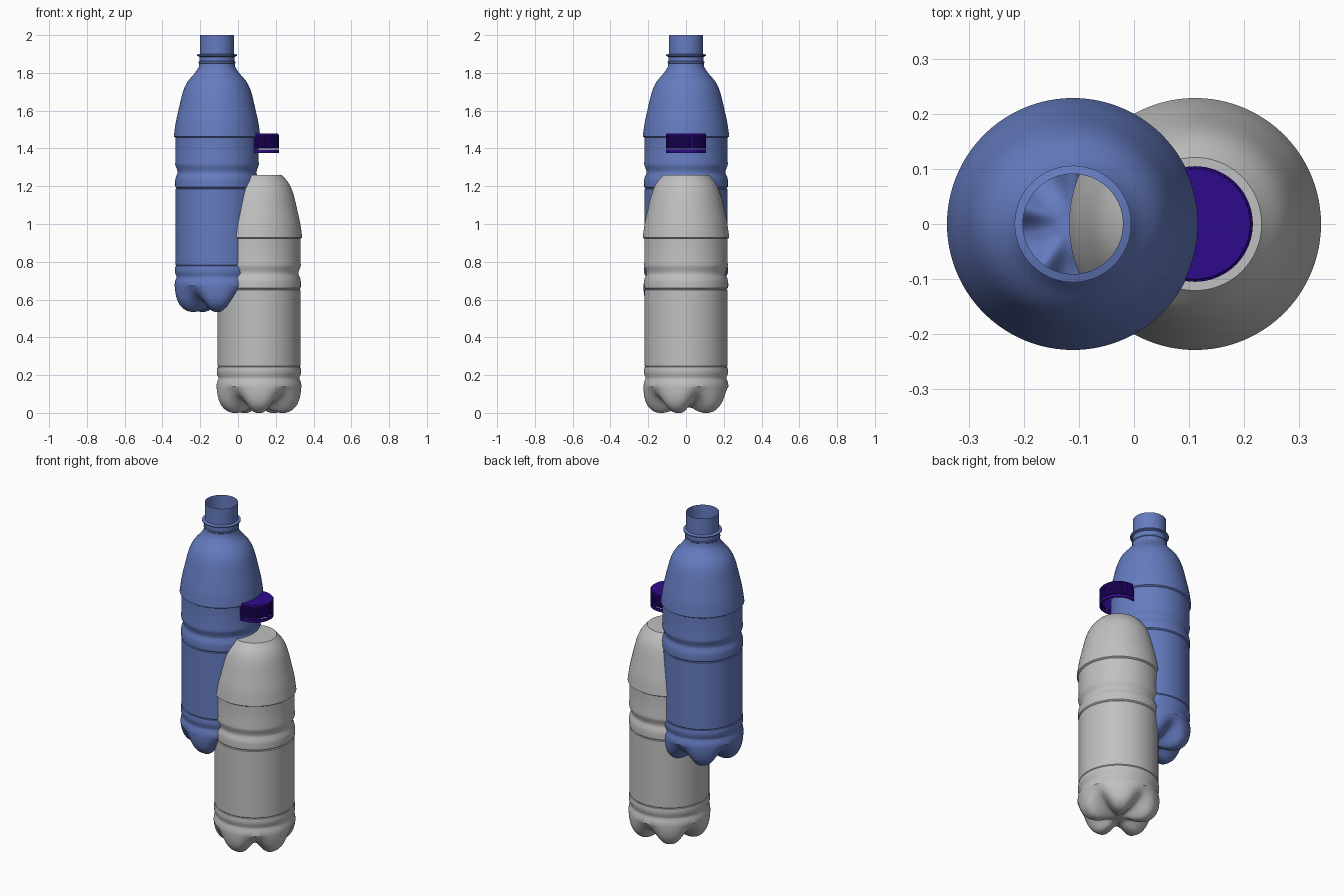
import bpy, bmesh, math

cube = bpy.data.objects.get("Cube")
if cube:
    bpy.data.objects.remove(cube, do_unlink=True)

SEGMENTS = 100
LOBES = 5


def make_material(name, color):
    mat = bpy.data.materials.new(name)
    mat.use_nodes = True
    mat.diffuse_color = (*color, 1)
    for node in mat.node_tree.nodes:
        if node.type == 'BSDF_PRINCIPLED':
            node.inputs["Base Color"].default_value = (*color, 1)
            node.inputs["Roughness"].default_value = 0.5
    return mat


def finish(bm, name, mat, location, angle):
    bmesh.ops.recalc_face_normals(bm, faces=bm.faces)
    mesh = bpy.data.meshes.new(name)
    bm.to_mesh(mesh)
    bm.free()
    obj = bpy.data.objects.new(name, mesh)
    bpy.context.collection.objects.link(obj)
    obj.location = location
    mesh.materials.append(mat)
    bpy.ops.object.select_all(action='DESELECT')
    obj.select_set(True)
    bpy.context.view_layer.objects.active = obj
    bpy.ops.object.shade_smooth_by_angle(angle=math.radians(angle))
    return obj


def add_ring(bm, point_at, count):
    """Ring of vertices; point_at(index, angle) gives radius and height."""
    ring = []
    for i in range(count):
        a = math.tau * i / count
        r, z = point_at(i, a)
        ring.append(bm.verts.new((r * math.cos(a), r * math.sin(a), z)))
    return ring


def bridge(bm, rings):
    for low, high in zip(rings, rings[1:]):
        n = len(low)
        for i in range(n):
            j = (i + 1) % n
            bm.faces.new((low[i], low[j], high[j], high[i]))


def smooth_curve(points, steps=4):
    """Catmull-Rom curve through the points."""
    padded = [points[0], *points, points[-1]]
    out = []
    for p, q, r, s in zip(padded, padded[1:], padded[2:], padded[3:]):
        for k in range(steps):
            t = k / steps
            out.append(tuple(
                b + t * (c - a + t * (2 * a - 5 * b + 4 * c - d
                                      + t * (3 * (b - c) + d - a))) / 2
                for a, b, c, d in zip(p, q, r, s)))
    return out + [points[-1]]


# Base section through a foot and through a groove between feet
foot = smooth_curve([(.03, .028), (.05, .024), (.08, .01), (.115, .001), (.14, 0),
                     (.17, .008), (.197, .03), (.214, .06), (.223, .1), (.225, .14)], 3)
groove = smooth_curve([(.03, .03), (.05, .034), (.08, .042), (.11, .05), (.135, .06),
                       (.157, .072), (.178, .085), (.197, .1), (.213, .12), (.225, .14)], 3)

# Ribs and label panel, then shoulder and neck
wall = [(.222, .165), (.215, .178), (.215, .19), (.222, .204), (.223, .225),
        (.22, .242), (.216, .245), (.219, .249), (.219, .65), (.215, .654),
        (.221, .66), (.222, .695), (.218, .715), (.21, .73), (.209, .74),
        (.212, .755), (.22, .772), (.222, .785), (.219, .8), (.22, .922)]
shoulder = smooth_curve([(.229, .928), (.219, 1), (.205, 1.065), (.182, 1.16),
                         (.158, 1.215), (.121, 1.26)])
neck = [(.106, 1.28), (.096, 1.298), (.094, 1.315), (.097, 1.318), (.097, 1.324),
        (.093, 1.327), (.093, 1.35), (.106, 1.355), (.106, 1.361), (.091, 1.366),
        (.091, 1.465)]


def bottle(name, mat, location, profile, closed_top):
    bm = bmesh.new()
    rings = []
    for (r0, z0), (r1, z1) in zip(foot, groove):
        def base_point(i, a):
            w = (0.5 - 0.5 * math.cos(LOBES * (a + math.pi / 2))) ** 1.6
            return r0 + w * (r1 - r0), z0 + w * (z1 - z0)
        rings.append(add_ring(bm, base_point, SEGMENTS))
    for point in profile:
        rings.append(add_ring(bm, lambda i, a: point, SEGMENTS))
    bridge(bm, rings)
    bm.faces.new(rings[0])
    if closed_top:
        bm.faces.new(rings[-1])
    return finish(bm, name, mat, location, 32)


def ridged_ring(bm, z_low, z_high, outer, inner, depth):
    """Knurled band with an inner wall, returning its ring loops."""
    def ridge(z):
        return lambda i, a: (outer - (depth if i % 4 > 1 else 0), z)
    return [add_ring(bm, lambda i, a: (inner, z_low), 192),
            add_ring(bm, ridge(z_low), 192), add_ring(bm, ridge(z_high), 192)]


blue = make_material("bottle_blue", (.13, .2, .53))
grey = make_material("liquid_grey", (.52, .53, .52))
violet = make_material("cap_violet", (.028, .003, .26))

# Open bottle and the closed filling body beside it
bottle("bottle_shell", blue, (-.111, 0, .535), wall + shoulder + neck, False)
bottle("liquid_body", grey, (.111, 0, 0), wall + shoulder, True)

# Screw cap: knurled skirt, flat top, hollow underneath
bm = bmesh.new()
rings = ridged_ring(bm, .024, .096, .105, .095, .003)
rings.append(add_ring(bm, lambda i, a: (.1, .102), 192))
rings.insert(0, add_ring(bm, lambda i, a: (.095, .094), 192))
bridge(bm, rings)
bm.faces.new(rings[0])
bm.faces.new(rings[-1])
finish(bm, "screw_cap", violet, (.111, 0, 1.376), 25)

# Seal ring under the cap
bm = bmesh.new()
rings = ridged_ring(bm, 0, .018, .105, .096, 0)
rings.append(add_ring(bm, lambda i, a: (.096, .018), 192))
bridge(bm, rings + rings[:1])
finish(bm, "seal_ring", violet, (.111, 0, 1.376), 30)
